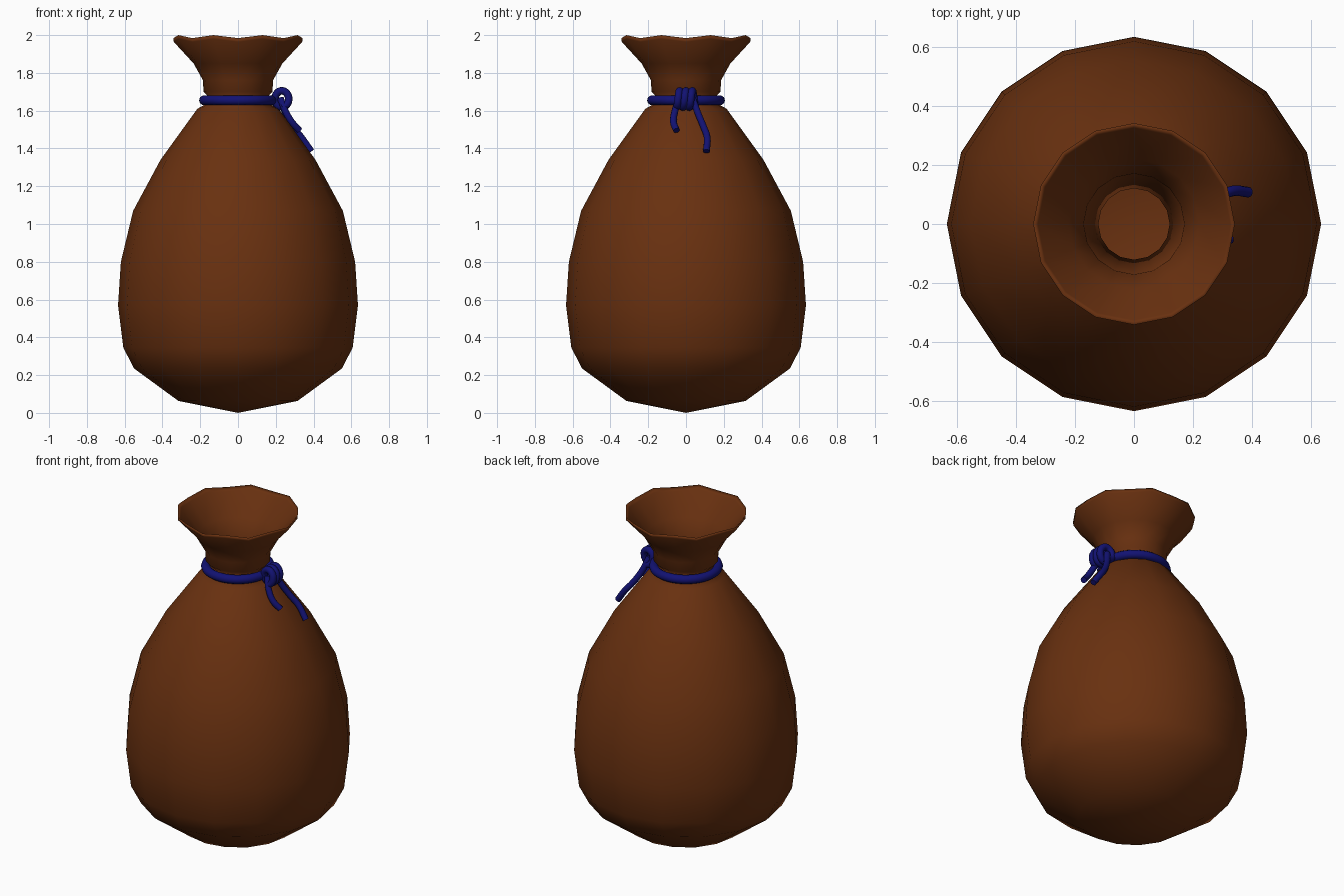
import bpy, bmesh, math

cube = bpy.data.objects.get("Cube")
if cube:
    bpy.data.objects.remove(cube, do_unlink=True)

SIDES = 16
TAU = 2 * math.pi


def material(name, rgb):
    m = bpy.data.materials.new(name)
    m.use_nodes = True
    m.diffuse_color = (*rgb, 1)
    shader = next(n for n in m.node_tree.nodes if n.type == 'BSDF_PRINCIPLED')
    shader.inputs["Base Color"].default_value = (*rgb, 1)
    shader.inputs["Roughness"].default_value = 0.8
    return m


leather = material("brown leather", (0.14, 0.03, 0.005))
cord = material("dark blue cord", (0.006, 0.006, 0.17))


def lathe(name, profile, ripple, mat):
    """Spin a closed pole-to-pole profile; ripple lowers every second rim vertex."""
    bm = bmesh.new()
    rings = []
    for r, z in profile:
        if r == 0:
            rings.append([bm.verts.new((0, 0, z))] * SIDES)
            continue
        ring = []
        for i in range(SIDES):
            a = TAU * i / SIDES
            drop = ripple if z > 1.9 and i % 2 == 0 else 0
            ring.append(bm.verts.new((r * math.cos(a), r * math.sin(a), z - drop)))
        rings.append(ring)
    for low, high in zip(rings, rings[1:]):
        for i in range(SIDES):
            j = (i + 1) % SIDES
            corners = dict.fromkeys((low[i], low[j], high[j], high[i]))
            bm.faces.new(list(corners))
    bmesh.ops.recalc_face_normals(bm, faces=bm.faces[:])
    mesh = bpy.data.meshes.new(name)
    bm.to_mesh(mesh)
    bm.free()
    mesh.materials.append(mat)
    mesh.polygons.foreach_set("use_smooth", [True] * len(mesh.polygons))
    obj = bpy.data.objects.new(name, mesh)
    bpy.context.collection.objects.link(obj)
    return obj


def rope(name, points, radius, closed=False):
    """Round cord following a smooth path."""
    curve = bpy.data.curves.new(name, 'CURVE')
    curve.dimensions = '3D'
    curve.bevel_depth = radius
    curve.bevel_resolution = 3
    curve.resolution_u = 4
    curve.use_fill_caps = True
    spline = curve.splines.new('BEZIER')
    spline.bezier_points.add(len(points) - 1)
    spline.use_cyclic_u = closed
    for bp, co in zip(spline.bezier_points, points):
        bp.co = co
        bp.handle_left_type = bp.handle_right_type = 'AUTO'
    spline.use_smooth = True
    curve.materials.append(cord)
    obj = bpy.data.objects.new(name, curve)
    bpy.context.collection.objects.link(obj)
    return obj


# Sack: outer skin from the base up to the flared rim, then the lining back down
outer = [(0, 0), (0.315, 0.063), (0.55, 0.235), (0.607, 0.345), (0.635, 0.57),
         (0.62, 0.80), (0.555, 1.07), (0.41, 1.34), (0.215, 1.61), (0.135, 1.655),
         (0.183, 1.70), (0.185, 1.76), (0.235, 1.85), (0.34, 1.98), (0.342, 2.0)]
wall = 0.014
lining = [(max(r - wall, 0), z + (wall if z < 0.3 else 0)) for r, z in reversed(outer[:-1])]
lathe("sack", outer + lining, 0.016, leather)

# Cord tied around the neck
rope("neck_cord", [(0.18 * math.cos(TAU * i / SIDES), 0.18 * math.sin(TAU * i / SIDES), 1.655)
                   for i in range(SIDES)], 0.026, closed=True)

# Knot: a coil wrapped around the cord on the left side
turns, steps = 3, 8
coil = []
for i in range(turns * steps + 1):
    a = TAU * i / steps - math.pi / 2
    coil.append((0.232 + 0.036 * math.cos(a),
                 -0.05 + 0.1 * i / (turns * steps),
                 1.662 + 0.043 * math.sin(a)))
rope("knot", coil, 0.02)

# Loose ends hanging from the knot
rope("short_cord_end", [(0.225, -0.035, 1.665), (0.25, -0.058, 1.60),
                        (0.285, -0.066, 1.54), (0.325, -0.05, 1.495)], 0.018)
rope("long_cord_end", [(0.225, 0.035, 1.665), (0.25, 0.062, 1.59), (0.295, 0.095, 1.51),
                       (0.335, 0.112, 1.46), (0.388, 0.108, 1.385)], 0.018)
